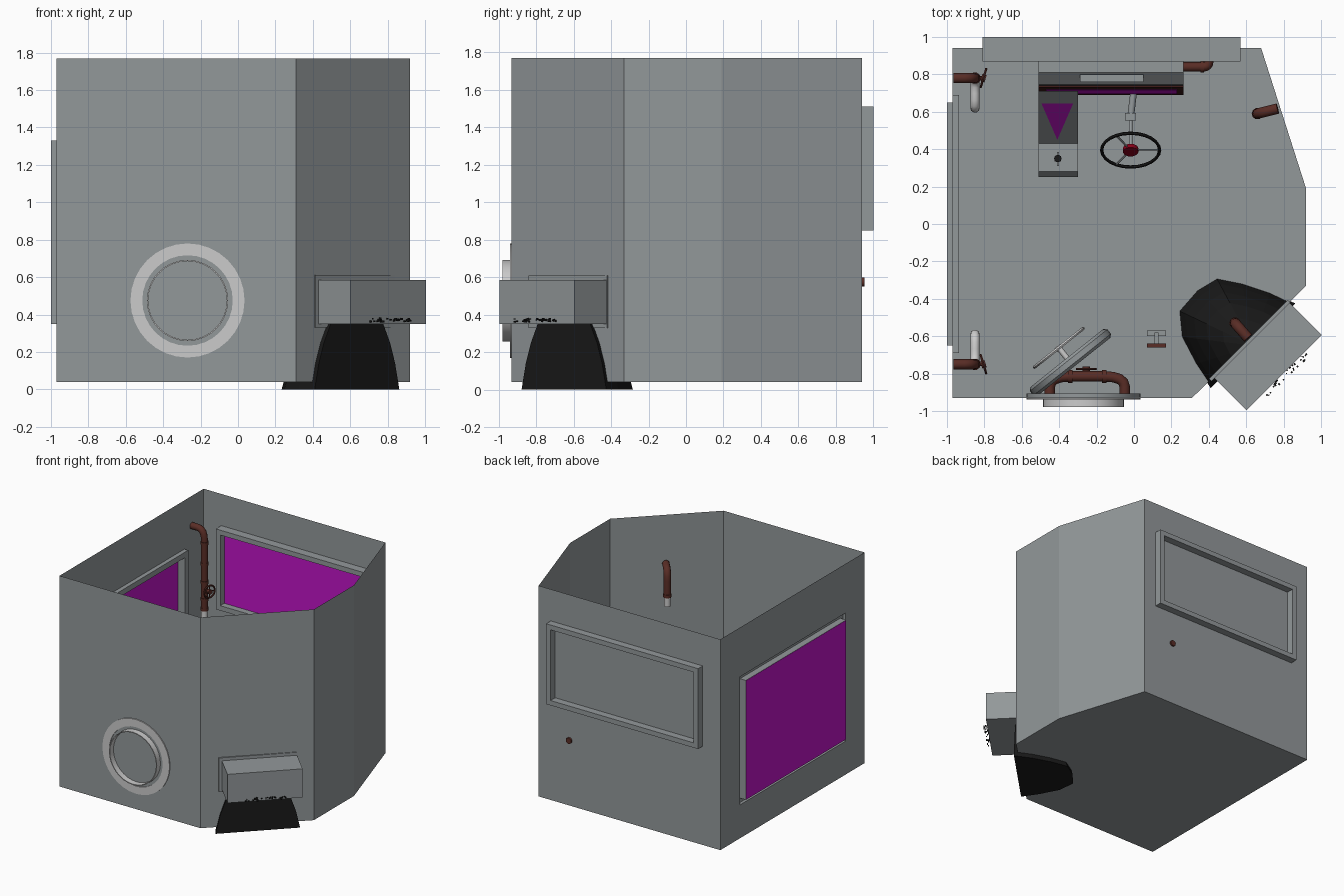
import bpy, bmesh, random
from math import cos, sin, pi, radians
from mathutils import Vector, Matrix

if "Cube" in bpy.data.objects:
    bpy.data.objects.remove(bpy.data.objects["Cube"])

random.seed(3)


def mat(name, rgb):
    m = bpy.data.materials.new(name)
    m.diffuse_color = (*rgb, 1)
    m.use_nodes = True
    m.node_tree.nodes["Principled BSDF"].inputs["Base Color"].default_value = m.diffuse_color
    return m


STEEL = mat("blue_grey_steel", (0.29, 0.314, 0.323))
PURPLE = mat("purple_glass", (0.53, 0.007, 0.57))
BROWN = mat("rusty_pipe", (0.1, 0.026, 0.019))
BLACK = mat("coal_black", (0.01, 0.01, 0.01))
WHITE = mat("pale_metal", (0.55, 0.54, 0.53))
RED = mat("red_hub", (0.25, 0.0, 0.01))
DARK = mat("screen_rim", (0.05, 0.012, 0.01))
DIAG = Matrix.Translation((0.615, -0.63, 0)) @ Matrix.Rotation(pi / 4, 4, 'Z')


def finish(name, bm, m=STEEL, M=None, normals=True, smooth=False):
    if normals:
        bmesh.ops.recalc_face_normals(bm, faces=bm.faces)
    me = bpy.data.meshes.new(name)
    bm.to_mesh(me)
    bm.free()
    if M:
        me.transform(M)
    me.materials.append(m)
    if smooth:
        me.shade_smooth()
        me.set_sharp_from_angle(angle=radians(40))
    ob = bpy.data.objects.new(name, me)
    bpy.context.collection.objects.link(ob)
    return ob


def boxes(name, items, m=STEEL, M=None):
    bm = bmesh.new()
    for lo, hi in items:
        lo, hi = Vector(lo), Vector(hi)
        T = Matrix.Translation((lo + hi) / 2) @ Matrix.Diagonal((*(hi - lo), 1))
        bmesh.ops.create_cube(bm, size=1, matrix=T)
    return finish(name, bm, m, M)


def frame(name, ax, a, b, d0, d1, z0, z1, w):
    """Rectangular window frame: depth runs along axis ax, width along the other one."""
    def p(u, d, z):
        return (d, u, z) if ax == 0 else (u, d, z)
    rects = [(a, b, z0, z0 + w), (a, b, z1 - w, z1),
             (a, a + w, z0 + w, z1 - w), (b - w, b, z0 + w, z1 - w)]
    return boxes(name, [(p(u0, d0, q0), p(u1, d1, q1)) for u0, u1, q0, q1 in rects])


def prism(name, prof, x0, x1, m=STEEL):
    """Side profile of (y, z) points extruded along x."""
    bm = bmesh.new()
    f = bm.faces.new([bm.verts.new((x0, y, z)) for y, z in prof])
    g = bmesh.ops.extrude_face_region(bm, geom=[f])['geom']
    bmesh.ops.translate(bm, vec=(x1 - x0, 0, 0), verts=[v for v in g if isinstance(v, bmesh.types.BMVert)])
    return finish(name, bm, m)


def lathe(name, prof, pos, axis, m=STEEL, seg=24, closed=True):
    """Spin (radius, height) points around an axis."""
    bm = bmesh.new()
    rings = [[bm.verts.new((r * cos(2 * pi * i / seg), r * sin(2 * pi * i / seg), h))
              for i in range(seg)] for r, h in prof]
    for k in range(len(prof) if closed else len(prof) - 1):
        A, B = rings[k], rings[(k + 1) % len(prof)]
        for i in range(seg):
            j = (i + 1) % seg
            bm.faces.new((A[i], A[j], B[j], B[i]))
    M = Matrix.Translation(pos) @ Vector(axis).to_track_quat('Z', 'Y').to_matrix().to_4x4()
    return finish(name, bm, m, M, smooth=True)


def pipe(name, pts, r, m=STEEL, bend=0.07):
    """Round pipe through points, with rounded corners."""
    pts = [Vector(p) for p in pts]
    path = [pts[0]]
    for a, b, c in zip(pts, pts[1:], pts[2:]):
        s = b + (a - b).normalized() * min(bend, (a - b).length / 2)
        e = b + (c - b).normalized() * min(bend, (c - b).length / 2)
        path += [s.lerp(b, t).lerp(b.lerp(e, t), t) for t in (0, .25, .5, .75, 1)]
    path.append(pts[-1])
    cu = bpy.data.curves.new(name, 'CURVE')
    cu.dimensions, cu.bevel_depth, cu.bevel_resolution, cu.use_fill_caps = '3D', r, 3, True
    sp = cu.splines.new('POLY')
    sp.points.add(len(path) - 1)
    for q, v in zip(sp.points, path):
        q.co = (*v, 1)
    cu.materials.append(m)
    ob = bpy.data.objects.new(name, cu)
    bpy.context.collection.objects.link(ob)
    return ob


def hand_wheel(name, pos, axis, R, r, m, spokes=4, spoke_m=None, hub=None, hub_r=0.02):
    axis = Vector(axis).normalized()
    lathe(name + "_rim", [(R + r * cos(k * pi / 3), r * sin(k * pi / 3)) for k in range(6)], pos, axis, m)
    q = axis.to_track_quat('Z', 'Y')
    for k in range(spokes):
        a = 2 * pi * k / spokes
        pipe(name + "_spoke", [pos, Vector(pos) + q @ Vector((R * cos(a), R * sin(a), 0))], r * 0.6, spoke_m or m)
    pipe(name + "_hub", [Vector(pos) - axis * 0.012, Vector(pos) + axis * 0.012], hub_r, hub or m)


# Room shell: open-topped sheet walls with a hole for the left window
plan = [(-0.97, -0.93), (0.31, -0.93), (0.92, -0.33), (0.92, 0.19), (0.68, 0.94), (-0.97, 0.94)]
bm = bmesh.new()
lo = [bm.verts.new((x, y, 0.04)) for x, y in plan]
hi = [bm.verts.new((x, y, 1.77)) for x, y in plan]
bm.faces.new(lo[::-1])
walls = [bm.faces.new((lo[i], lo[(i + 1) % 6], hi[(i + 1) % 6], hi[i])) for i in range(6)]
bmesh.ops.inset_individual(bm, faces=[walls[5]], thickness=0.2)
for v in walls[5].verts:
    v.co = (-0.97, 0.69 if v.co.y > 0 else -0.69, 1.37 if v.co.z > 0.9 else 0.31)
bmesh.ops.delete(bm, geom=[walls[5]], context='FACES_ONLY')
finish("room_shell", bm, normals=False)

# Windows
frame("back_window_frame", 1, -0.81, 0.57, 0.87, 1.0, 0.85, 1.51, 0.04)
boxes("back_window_pane", [((-0.77, 0.922, 0.89), (0.53, 0.93, 1.47))], PURPLE)
frame("left_window_frame", 0, -0.69, 0.69, -0.945, -0.935, 0.31, 1.37, 0.045)
frame("left_window_jamb", 0, -0.69, 0.69, -0.97, -0.945, 0.31, 1.37, 0.004)
frame("left_window_box", 0, -0.65, 0.65, -0.999, -0.945, 0.35, 1.33, 0.006)
boxes("left_window_pane", [((-1.0, -0.648, 0.352), (-0.994, 0.648, 1.328))], PURPLE)

# Coal chute outside the diagonal wall, with its flange and coal crumbs
boxes("chute_box", [((-0.268, -0.25, 0.35), (0.3, 0, 0.585))], M=DIAG)
boxes("chute_flange", [((-0.29, -0.008, 0.33), (0.304, 0.012, 0.61))], M=DIAG)
crumbs = []
for i in range(30):
    t, n, s = random.uniform(-0.14, 0.18), -0.25 - random.uniform(0, 0.03), random.uniform(0.002, 0.006)
    z = 0.37 + random.uniform(-0.008, 0.008)
    crumbs.append(((t - s, n - s, z - s), (t + s, n + s, z + s)))
boxes("coal_crumbs", crumbs, BLACK, DIAG)

# Coal heap: half dome against the diagonal wall
outline = [(-0.32, 0), (-0.29, 0.15), (-0.24, 0.31), (-0.15, 0.42), (0, 0.43), (0.12, 0.4),
           (0.2, 0.28), (0.27, 0.14), (0.32, 0)]
bm = bmesh.new()
rings = [[bm.verts.new((t * s, n * s - 0.03, z)) for t, n in outline]
         for z, s in ((0, 1), (0.14, 0.9), (0.25, 0.78), (0.35, 0.62), (0.42, 0.4), (0.46, 0.12))]
for A, B in zip(rings, rings[1:]):
    for i in range(len(A)):
        j = (i + 1) % len(A)
        bm.faces.new((A[i], A[j], B[j], B[i]))
bm.faces.new(rings[0])
bm.faces.new(rings[-1])
finish("coal_heap", bm, BLACK, DIAG)

# Front port: outer ring, protruding lip and inner flange
C = Vector((-0.27, -0.93, 0.475))
lathe("port_ring", [(0.242, 0.0), (0.305, 0.0), (0.305, 0.008), (0.242, 0.008)], C, (0, -1, 0), WHITE, 32)
lathe("port_lip", [(0.21, 0), (0.217, 0), (0.217, 0.048), (0.21, 0.048)], C, (0, -1, 0), WHITE, 32)
lathe("port_inner_flange", [(0.22, 0.002), (0.305, 0.002), (0.305, 0.025), (0.22, 0.025)], C, (0, 1, 0), STEEL, 32)

# Open round hatch door with a pale hand wheel
n = Vector((-0.62, 0.78, 0))
D = Vector((-0.34, -0.74, 0.475))
lathe("hatch_door", [(0.0005, -0.03), (0.25, -0.03), (0.265, -0.015), (0.265, 0.015), (0.25, 0.03), (0.0005, 0.03)],
      D, n, STEEL, 32, False)
hand_wheel("hatch_wheel", D + n * 0.1, n, 0.165, 0.01, WHITE, 3)
pipe("hatch_axle", [D, D + n * 0.1], 0.015, WHITE)

# Pipe arch over the port with a small valve
pipe("arch_pipe", [(-0.45, -0.925, 0.475), (-0.45, -0.815, 0.475), (-0.05, -0.815, 0.475), (-0.05, -0.925, 0.475)],
     0.028, BROWN, 0.11)
for x in (-0.34, -0.16):
    pipe("arch_collar", [(x - 0.012, -0.815, 0.475), (x + 0.012, -0.815, 0.475)], 0.035, BROWN)
hand_wheel("arch_valve", (-0.255, -0.775, 0.475), (0, 1, 0), 0.05, 0.007, BROWN)

# Pair of taps on the left wall, mirrored front to back
for s, y in ((1, 0.78), (-1, -0.75)):
    pipe("tap_pipe", [(-0.965, y, 1.53), (-0.85, y, 1.53), (-0.85, y, 0.88)], 0.027, BROWN, 0.1)
    for z in (1.42, 1.25, 1.1, 0.96, 0.88):
        pipe("tap_collar", [(-0.85, y, z - 0.012), (-0.85, y, z + 0.012)], 0.031, BROWN)
    pipe("tap_stem", [(-0.85, y, 1.03), (-0.8, y, 1.03)], 0.01, BROWN)
    hand_wheel("tap_valve", (-0.805, y, 1.03), (1, -0.3 * s, 0), 0.05, 0.007, BROWN)
    pipe("tap_spout", [(-0.85, y, 0.88), (-0.85, y, 0.76), (-0.85, y - 0.16 * s, 0.76), (-0.85, y - 0.16 * s, 0.68)],
         0.025, WHITE, 0.08)

# Short spouts over the heap and on the right diagonal wall
for a, b in (((0.61, -0.61), (0.54, -0.53)), ((0.768, 0.617), (0.66, 0.59))):
    pipe("spout_pipe", [(*a, 1.38), (*b, 1.37), (*b, 1.16)], 0.028, BROWN, 0.08)
    pipe("spout_collar", [(*b, 1.155), (*b, 1.18)], 0.031, BROWN)
    pipe("spout_nozzle", [(*b, 1.16), (*b, 1.08)], 0.024, WHITE)

# Pipe from the console out through the back wall
pipe("console_pipe", [(0.25, 0.84, 0.575), (0.4, 0.84, 0.575), (0.4, 0.953, 0.575)], 0.025, BROWN, 0.03)
pipe("console_pipe_collar", [(0.355, 0.84, 0.575), (0.375, 0.84, 0.575)], 0.031, BROWN)

# Control console with leaning screen
prism("console_body", [(0.93, 0.42), (0.93, 0.8), (0.81, 0.8), (0.745, 0.74), (0.705, 0.5), (0.76, 0.42)], -0.51, 0.265)
prism("screen_rim", [(0.74, 0.745), (0.70, 0.5), (0.69, 0.5), (0.73, 0.745)], -0.51, 0.265, DARK)
prism("screen", [(0.72, 0.69), (0.70, 0.56), (0.696, 0.56), (0.717, 0.69)], -0.47, 0.23, PURPLE)
boxes("console_top_slot", [((-0.29, 0.76, 0.74), (0.05, 0.80, 0.805))])

# Side desk with triangular display and lever
prism("side_desk", [(0.71, 0.3), (0.71, 0.73), (0.43, 0.4), (0.28, 0.4), (0.25, 0.36), (0.28, 0.3)], -0.51, -0.30)
bm = bmesh.new()
bm.faces.new([bm.verts.new(p) for p in ((-0.41, 0.45, 0.43), (-0.325, 0.645, 0.66), (-0.495, 0.645, 0.66))])
finish("desk_display", bm, PURPLE)
boxes("lever_base", [((-0.425, 0.335, 0.4), (-0.39, 0.36, 0.415)), ((-0.412, 0.31, 0.4), (-0.402, 0.385, 0.41))])
pipe("lever_rod", [(-0.407, 0.35, 0.4), (-0.407, 0.35, 0.48)], 0.008)
pipe("lever_knob", [(-0.407, 0.35, 0.47), (-0.407, 0.35, 0.505)], 0.02, BLACK)

# Steering wheel on a jointed column
W = Vector((-0.018, 0.395, 0.66))
ax = Vector((0, -0.81, 0.58))
hand_wheel("steering_wheel", W, ax, 0.155, 0.009, BLACK, 3, STEEL, RED, 0.042)
J = W - ax * 0.22
pipe("steering_column", [W, J], 0.01)
boxes("steering_joint", [(J - Vector((0.03, 0.02, 0.025)), J + Vector((0.03, 0.02, 0.025)))])
pipe("column_mount", [J, (0.0, 0.72, J.z)], 0.018)

# Small floor pedal
boxes("pedal_stand", [((0.07, -0.6, 0.04), (0.17, -0.57, 0.08)), ((0.11, -0.64, 0.06), (0.13, -0.58, 0.16))])
boxes("pedal_plate", [((0.07, -0.66, 0.13), (0.17, -0.64, 0.19))], BROWN)
